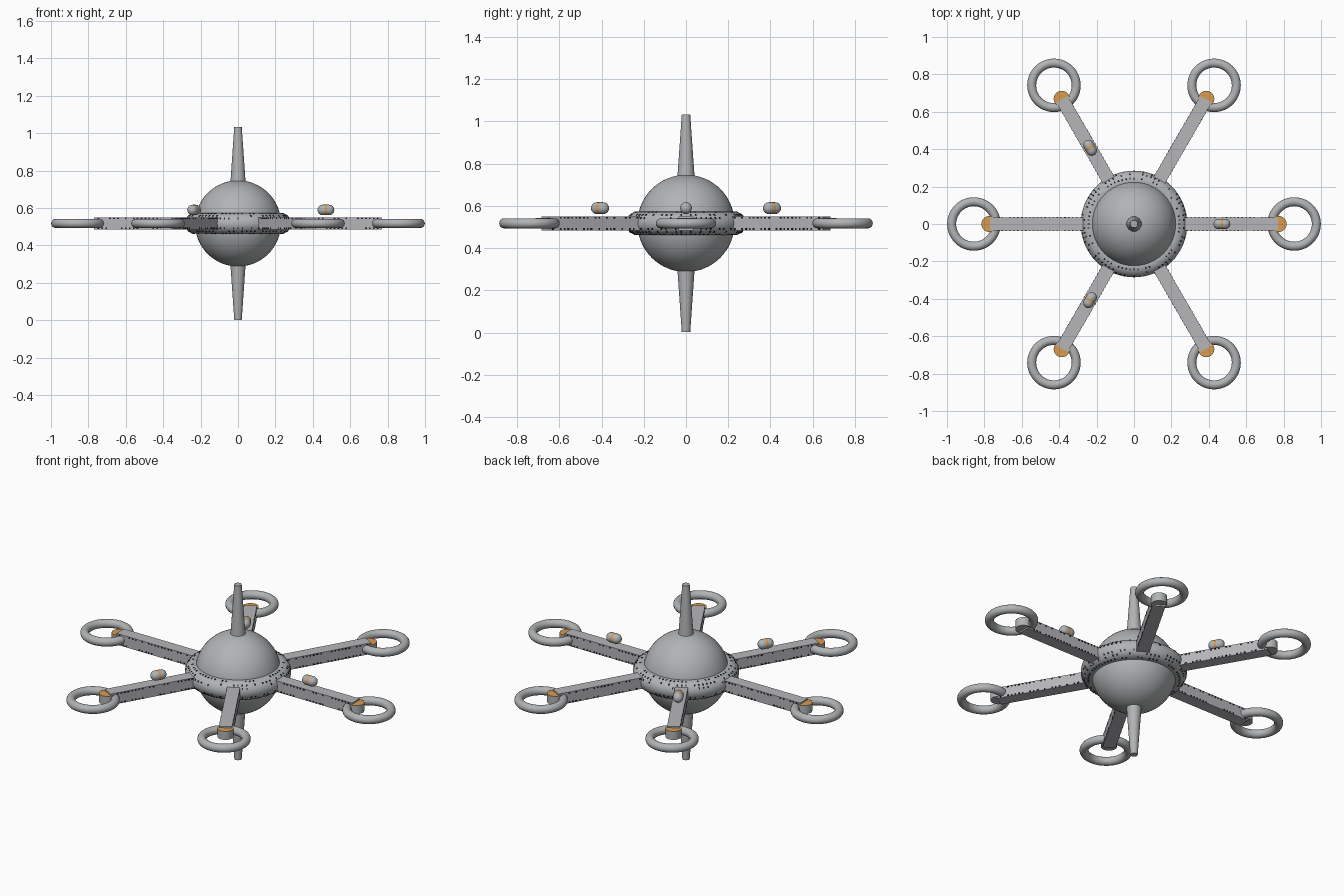
import bpy, bmesh, math, random
from mathutils import Matrix, Vector

if "Cube" in bpy.data.objects:
    bpy.data.objects.remove(bpy.data.objects["Cube"])

random.seed(4)
ZC = 0.517  # height of the station's mid plane


def mat(name, c):
    m = bpy.data.materials.new(name)
    m.diffuse_color = (*c, 1)
    m.use_nodes = True
    m.node_tree.nodes["Principled BSDF"].inputs["Base Color"].default_value = m.diffuse_color
    return m


HULL = mat("hull grey", (0.44, 0.45, 0.46))
ARM = mat("arm grey", (0.47, 0.47, 0.49))
ORANGE = mat("orange", (0.68, 0.33, 0.08))
DARK = mat("window dark", (0.01, 0.012, 0.02))


def finish(name, *mats, smooth=True):
    o = bpy.context.object
    o.name = name
    for m in mats:
        o.data.materials.append(m)
    if smooth:
        bpy.ops.object.shade_smooth_by_angle(angle=math.radians(40))
    return o


def polar(r, a, z=ZC):
    return (r * math.cos(a), r * math.sin(a), z)


# Central sphere and surrounding ring
bpy.ops.mesh.primitive_uv_sphere_add(segments=48, ring_count=32, radius=0.23, location=(0, 0, ZC))
finish("core_sphere", HULL)
bpy.ops.mesh.primitive_torus_add(major_radius=0.23, minor_radius=0.055, major_segments=64,
                                 minor_segments=24, location=(0, 0, ZC))
finish("core_ring", HULL)

# Tapered spires above and below
for name, s in (("top_spire", 1), ("bottom_spire", -1)):
    bpy.ops.mesh.primitive_cone_add(vertices=24, radius1=0.042, radius2=0.02, depth=0.315,
                                    location=(0, 0, ZC + s * 0.3575),
                                    rotation=(0 if s > 0 else math.pi, 0, 0))
    finish(name, HULL)

# Six arms, each with a docking collar and end ring
for i in range(6):
    a = i * math.pi / 3
    bpy.ops.mesh.primitive_cube_add(size=1, location=polar(0.47, a), rotation=(0, 0, a))
    bpy.context.object.scale = (0.6, 0.07, 0.066)
    finish(f"arm_{i}", ARM, smooth=False)

    bpy.ops.mesh.primitive_cylinder_add(vertices=32, radius=0.043, depth=0.05,
                                        location=polar(0.773, a))
    o = finish(f"docking_collar_{i}", HULL, ORANGE)
    for p in o.data.polygons:
        p.material_index = int(p.normal.z > 0.9)

    bpy.ops.mesh.primitive_torus_add(major_radius=0.119, minor_radius=0.024, major_segments=48,
                                     minor_segments=16, location=polar(0.856, a))
    finish(f"end_ring_{i}", HULL)

# Banded capsules hovering over every second arm
for i in range(3):
    a = i * 2 * math.pi / 3
    bm = bmesh.new()
    prof = [(-0.045, 0.0)]
    for k in range(1, 7):
        t = k / 6 * math.pi / 2
        prof.append((-0.017 - 0.028 * math.cos(t), 0.028 * math.sin(t)))
    prof.append((-0.006, 0.028))
    prof += [(-x, r) for x, r in reversed(prof)]
    vs = [bm.verts.new((x, 0, r)) for x, r in prof]
    es = [bm.edges.new(e) for e in zip(vs, vs[1:])]
    bmesh.ops.spin(bm, geom=vs + es, axis=(1, 0, 0), cent=(0, 0, 0), angle=2 * math.pi, steps=20)
    bmesh.ops.remove_doubles(bm, verts=bm.verts, dist=1e-4)
    bmesh.ops.recalc_face_normals(bm, faces=bm.faces)
    for f in bm.faces:
        f.material_index = int(abs(f.calc_center_median().x) < 0.004)
    me = bpy.data.meshes.new("capsule")
    bm.to_mesh(me)
    bm.free()
    o = bpy.data.objects.new(f"capsule_{i}", me)
    bpy.context.collection.objects.link(o)
    o.location = polar(0.47, a, 0.589)
    o.rotation_euler.z = a
    bpy.ops.object.select_all(action='DESELECT')
    bpy.context.view_layer.objects.active = o
    o.select_set(True)
    finish(f"capsule_{i}", HULL, ORANGE)

# Small dark windows: two rows per arm side, several rows round the ring
bm = bmesh.new()


def window(m, sx, sy, sz):
    bmesh.ops.create_cube(bm, size=1, matrix=m @ Matrix.Diagonal((sx, sy, sz, 1)))


base = Matrix.Translation((0, 0, ZC))
for i in range(6):
    rot = base @ Matrix.Rotation(i * math.pi / 3, 4, 'Z')
    for side in (-1, 1):
        for row in (-1, 1):
            for k in range(23):
                if random.random() < 0.75:
                    p = Vector((0.285 + k * 0.021, side * 0.035, row * 0.027))
                    window(rot @ Matrix.Translation(p), 0.009, 0.003, 0.008)
for t in (-75, -48, -28, 28, 48, 75):
    for k in range(72):
        if random.random() < 0.6:
            m = (base @ Matrix.Rotation(k * math.tau / 72, 4, 'Z')
                 @ Matrix.Translation((0.23, 0, 0))
                 @ Matrix.Rotation(-math.radians(t), 4, 'Y')
                 @ Matrix.Translation((0.055, 0, 0)))
            window(m, 0.003, 0.007, 0.010)
me = bpy.data.meshes.new("windows")
bm.to_mesh(me)
bm.free()
me.materials.append(DARK)
bpy.context.collection.objects.link(bpy.data.objects.new("windows", me))
